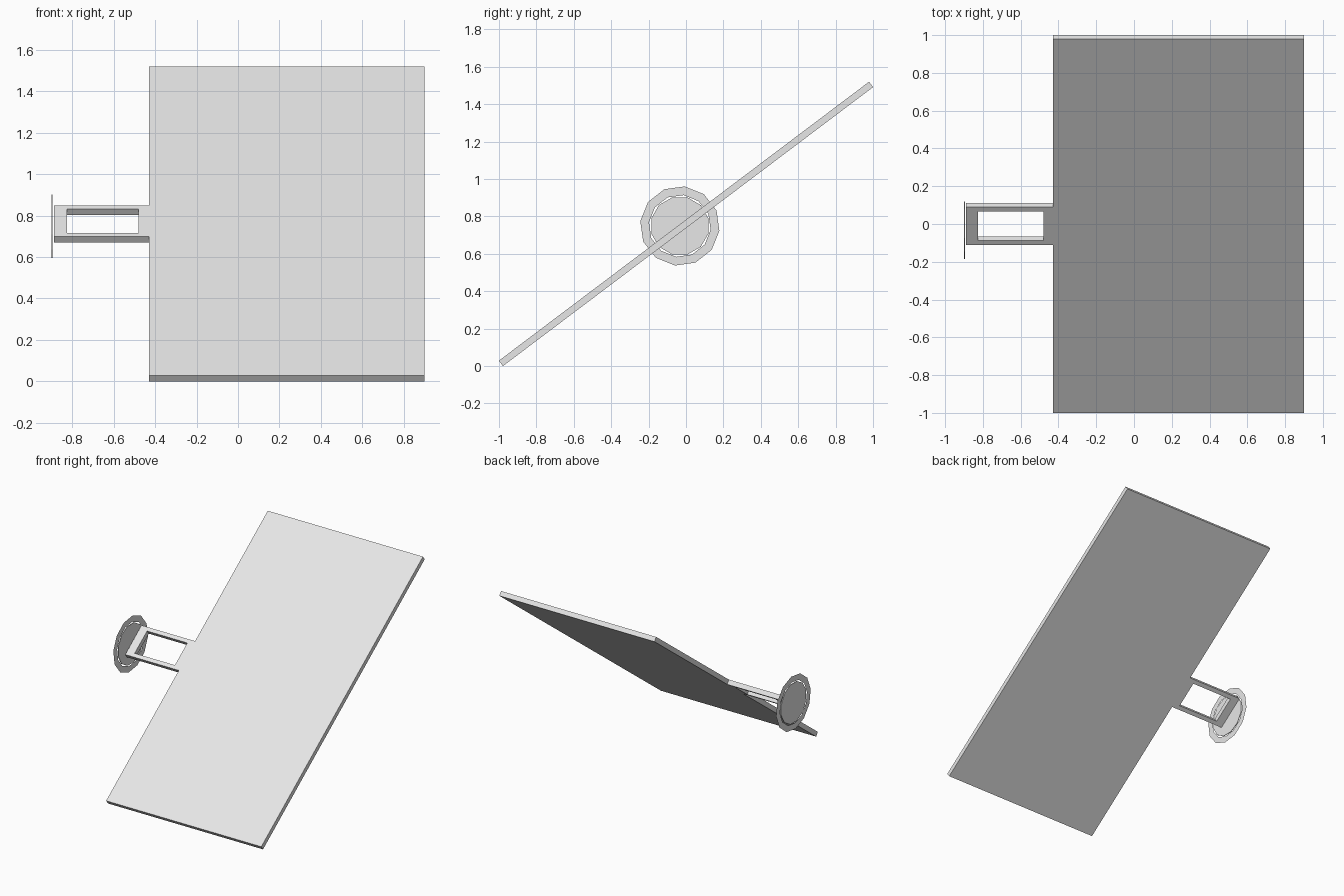
import bpy
import math
from mathutils import Matrix, Vector

cube = bpy.data.objects.get("Cube")
if cube:
    bpy.data.objects.remove(cube, do_unlink=True)

grey = bpy.data.materials.new("light grey")
grey.use_nodes = True
grey.diffuse_color = (0.8, 0.8, 0.8, 1)
grey.node_tree.nodes["Principled BSDF"].inputs["Base Color"].default_value = (0.8, 0.8, 0.8, 1)

TILT = Matrix.Translation((0, 0, 0.76)) @ Matrix.Rotation(math.radians(37), 4, "X")
THICK = 0.036


def add_part(name, points, faces, thickness=0):
    """Flat sheet, thickened evenly to both sides when asked."""
    mesh = bpy.data.meshes.new(name)
    mesh.from_pydata([tuple(p) for p in points], [], faces)
    mesh.materials.append(grey)
    part = bpy.data.objects.new(name, mesh)
    bpy.context.collection.objects.link(part)
    if thickness:
        solid = part.modifiers.new("thickness", "SOLIDIFY")
        solid.thickness = thickness
        solid.offset = 0
    return part


def rectangle(x0, x1, half):
    return [TILT @ Vector(p) for p in
            ((x0, -half, 0), (x1, -half, 0), (x1, half, 0), (x0, half, 0))]


def polygon(radius, sides, start, x):
    """Regular polygon facing along x."""
    angles = [math.radians(start) + math.tau * i / sides for i in range(sides)]
    return [Vector((x, -0.033 + radius * math.cos(a), 0.749 + radius * math.sin(a)))
            for a in angles]


def border_faces(n):
    """Quads between an outer and an inner loop of n points."""
    return [(i, (i + 1) % n, n + (i + 1) % n, n + i) for i in range(n)]


# Large sloping board
add_part("board", rectangle(-0.43, 0.9, 1.239), [(0, 1, 2, 3)], THICK)

# Open rectangular handle on the board's side
add_part("handle_frame",
         rectangle(-0.889, -0.43, 0.125) + rectangle(-0.825, -0.48, 0.095),
         border_faces(4), THICK)

# Upright disc and the flat hoop around it
add_part("disc", polygon(0.158, 12, 15, -0.8975), [tuple(range(12))], 0.005)
add_part("hoop",
         polygon(0.213, 12, -7, -0.8975) + polygon(0.166, 12, -7, -0.8975),
         border_faces(12))
